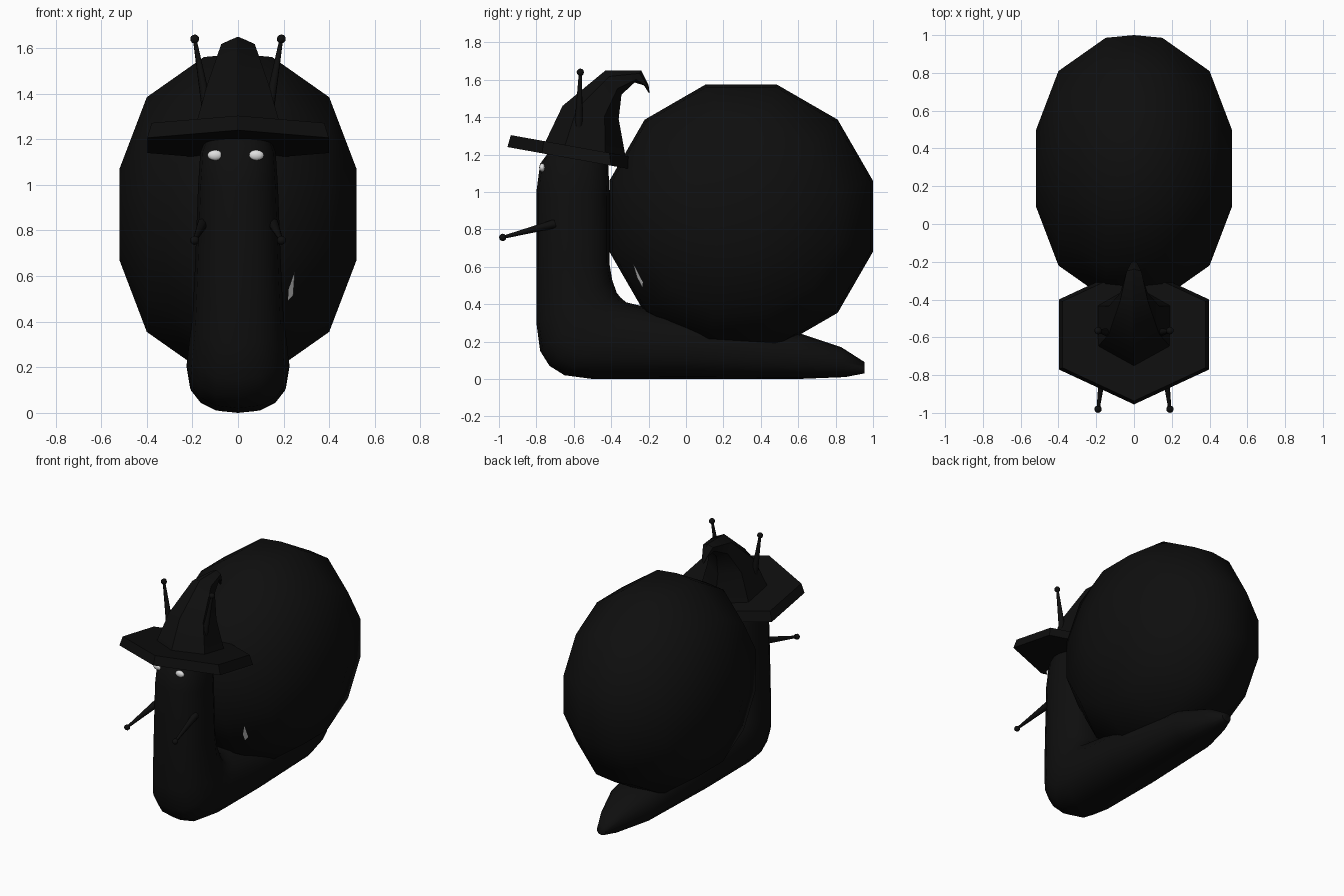
import bpy, bmesh, math
from mathutils import Vector

if "Cube" in bpy.data.objects:
    bpy.data.objects.remove(bpy.data.objects["Cube"])


def material(name, v):
    m = bpy.data.materials.new(name)
    m.diffuse_color = (v, v, v, 1)
    m.use_nodes = True
    m.node_tree.nodes["Principled BSDF"].inputs["Base Color"].default_value = m.diffuse_color
    return m


black = material("black", 0.0045)
white = material("white", 0.75)


def add(name, bm, mat, angle=60):
    bmesh.ops.recalc_face_normals(bm, faces=bm.faces)
    me = bpy.data.meshes.new(name)
    bm.to_mesh(me)
    bm.free()
    ob = bpy.data.objects.new(name, me)
    bpy.context.collection.objects.link(ob)
    me.materials.append(mat)
    bpy.context.view_layer.objects.active = ob
    ob.select_set(True)
    bpy.ops.object.shade_smooth_by_angle(angle=math.radians(angle))
    ob.select_set(False)
    return ob


def loft(name, rings, mat, angle=60):
    """Skin a list of equally long point rings, capped at both ends."""
    bm = bmesh.new()
    vs = [[bm.verts.new(p) for p in r] for r in rings]
    n = len(vs[0])
    for a, b in zip(vs, vs[1:]):
        for i in range(n):
            j = (i + 1) % n
            bm.faces.new((a[i], a[j], b[j], b[i]))
    bm.faces.new(vs[0])
    bm.faces.new(vs[-1])
    return add(name, bm, mat, angle)


def section(y0, z0, y1, z1, w, n, power=1.0):
    """Oval ring from outer point (y0, z0) to inner point (y1, z1), half width w."""
    out = []
    for i in range(n):
        t = 2 * math.pi * i / n
        c, s = math.cos(t), math.sin(t)
        c = math.copysign(abs(c) ** power, c)
        s = math.copysign(abs(s) ** power, s)
        out.append((w * s, (y0 + y1) / 2 + c * (y0 - y1) / 2,
                    (z0 + z1) / 2 + c * (z0 - z1) / 2))
    return out


# body: neck bending into the foot and tail
body = [(-0.70, 1.26, -0.47, 1.25, 0.12), (-0.78, 1.15, -0.415, 1.14, 0.165),
        (-0.80, 1.0, -0.41, 1.0, 0.175), (-0.80, 0.6, -0.41, 0.62, 0.19),
        (-0.80, 0.3, -0.395, 0.53, 0.20), (-0.78, 0.15, -0.37, 0.46, 0.215),
        (-0.73, 0.07, -0.35, 0.435, 0.22), (-0.65, 0.02, -0.32, 0.41, 0.225),
        (-0.50, 0.0, -0.26, 0.395, 0.225), (0.0, 0.0, 0.0, 0.35, 0.22),
        (0.6, 0.0, 0.62, 0.24, 0.17), (0.85, 0.01, 0.83, 0.17, 0.09),
        (0.955, 0.03, 0.955, 0.09, 0.035)]
loft("body", [section(*s, 16, 0.85) for s in body], black)

# shell: twelve-sided wheel-like spiral house, lathed about x
half = [(0.52, 0.207), (0.40, 0.533), (0.15, 0.715)]
profile = [(-x, r) for x, r in half] + [(0, 0.73)] + half[::-1]
shell = loft("shell", [[(x, 0.295 + r * math.cos(math.radians(15 + 30 * i)),
                         0.87 + r * math.sin(math.radians(15 + 30 * i)))
                        for i in range(12)] for x, r in profile], black)

# small pale patch lying on the shell
bm = bmesh.new()
pts = [(0.25, -0.285, 0.62), (0.25, -0.24, 0.51), (0.22, -0.235, 0.49), (0.225, -0.265, 0.54)]
vs = []
for p in pts:
    ok, loc, nor, _ = shell.closest_point_on_mesh(Vector(p))
    vs.append(bm.verts.new(loc + nor * 0.005))
bm.faces.new(vs)
add("shell_patch", bm, white)

# hat brim: tilted hexagon
def brim_ring(s, lift):
    out = []
    for i in range(6):
        t = math.radians(60 * i - 90)
        y = -0.585 + 0.37 * s * math.sin(t)
        out.append((0.46 * s * math.cos(t), y, 1.24 - 0.18 * (y + 0.955) + lift))
    return out


loft("hat_brim", [brim_ring(1, 0), brim_ring(0.95, 0.067)], black, 40)

# hat cone: hexagonal, bent backwards at the tip
cone = [(-0.77, 1.23, -0.32, 1.17, 0.23), (-0.66, 1.46, -0.36, 1.39, 0.155),
        (-0.43, 1.65, -0.345, 1.52, 0.085), (-0.24, 1.65, -0.275, 1.585, 0.045),
        (-0.20, 1.57, -0.225, 1.57, 0.02), (-0.195, 1.53, -0.20, 1.53, 0.005)]
loft("hat_cone", [section(*s, 6) for s in cone], black, 40)


# feelers: tapered stalk with a small ball
def feeler(name, a, b):
    a, b = Vector(a), Vector(b)
    bm = bmesh.new()
    ret = bmesh.ops.create_cone(bm, cap_ends=True, segments=8, radius1=0.024,
                                radius2=0.008, depth=(b - a).length)
    rot = (b - a).to_track_quat('Z', 'Y').to_matrix()
    bmesh.ops.rotate(bm, verts=ret["verts"], matrix=rot)
    bmesh.ops.translate(bm, verts=ret["verts"], vec=(a + b) / 2)
    ball = bmesh.ops.create_icosphere(bm, subdivisions=2, radius=0.02)
    bmesh.ops.translate(bm, verts=ball["verts"], vec=b)
    add(name, bm, black)


for side, s in (("left", -1), ("right", 1)):
    feeler("upper_feeler_" + side, (s * 0.135, -0.575, 1.33), (s * 0.19, -0.565, 1.64))
    feeler("lower_feeler_" + side, (s * 0.155, -0.70, 0.83), (s * 0.19, -0.98, 0.757))

# eyes: flat ovals set into the face
for side, x in (("left", -0.10), ("right", 0.08)):
    bm = bmesh.new()
    bmesh.ops.create_uvsphere(bm, u_segments=12, v_segments=8, radius=1)
    bmesh.ops.scale(bm, verts=bm.verts, vec=(0.034, 0.016, 0.023))
    bmesh.ops.translate(bm, verts=bm.verts, vec=(x, -0.761 - (0.1 - abs(x)) * 0.4, 1.13))
    add("eye_" + side, bm, white)
